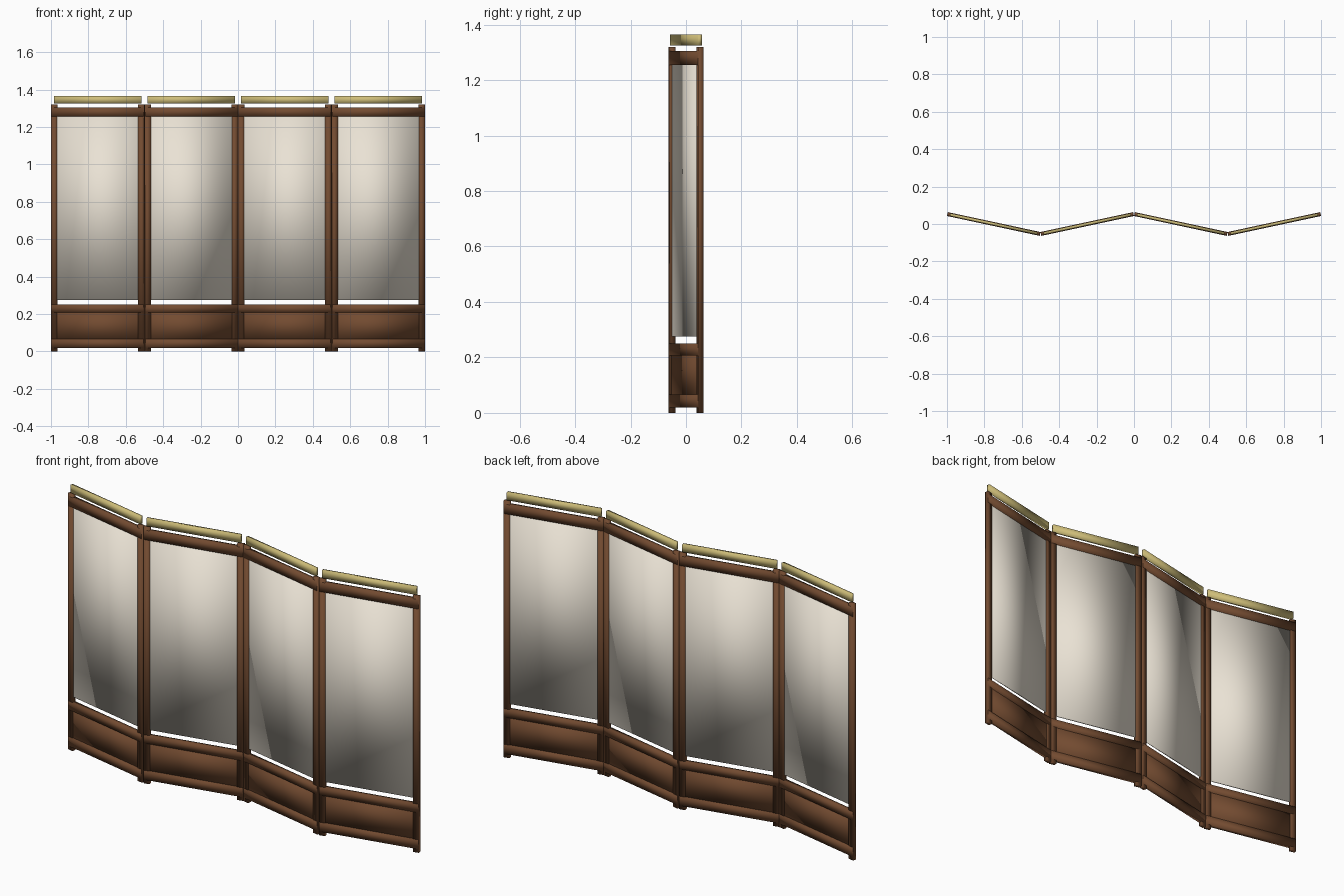
import bpy
import math
from mathutils import Matrix

cube = bpy.data.objects.get("Cube")
if cube:
    bpy.data.objects.remove(cube, do_unlink=True)


def material(name, rgb, roughness):
    mat = bpy.data.materials.new(name)
    mat.use_nodes = True
    mat.diffuse_color = (*rgb, 1)
    bsdf = mat.node_tree.nodes["Principled BSDF"]
    bsdf.inputs["Base Color"].default_value = (*rgb, 1)
    bsdf.inputs["Roughness"].default_value = roughness
    return mat


wood = material("dark_wood", (0.17, 0.07, 0.03), 0.5)
cloth = material("cream_cloth", (0.82, 0.76, 0.66), 0.9)
gold = material("gold_trim", (0.62, 0.51, 0.19), 0.35)

FOLD = math.radians(12.1)
POST_X = 0.238
POST_W = 0.031


def bar(name, frame, x, width, depth, bottom, top, mat):
    """Softly shaded box, placed in the frame of one folding leaf."""
    bpy.ops.mesh.primitive_cube_add(size=1)
    obj = bpy.context.object
    obj.name = name
    size = Matrix.Diagonal((width, depth, top - bottom, 1))
    obj.data.transform(size)
    obj.matrix_world = frame @ Matrix.Translation((x, 0, (bottom + top) / 2))
    obj.data.materials.append(mat)
    bpy.ops.object.shade_smooth()
    return obj


def leaf(index):
    """One leaf of the folding screen; neighbours turn opposite ways."""
    turn = -FOLD if index % 2 == 0 else FOLD
    frame = Matrix.Translation((-0.75 + 0.5 * index, 0, 0)) @ Matrix.Rotation(turn, 4, "Z")
    tag = f"_{index + 1}"
    full = 2 * POST_X + POST_W - 0.002
    opening = 2 * POST_X - POST_W + 0.004

    # Upright posts
    for side, sign in (("right", -1), ("left", 1)):
        bar(f"{side}_post{tag}", frame, sign * POST_X, POST_W, 0.019, 0, 1.319, wood)

    # Cross rails
    for name, bottom, top in (("bottom_rail", 0.019, 0.067),
                              ("middle_rail", 0.207, 0.25),
                              ("top_rail", 1.255, 1.304)):
        bar(name + tag, frame, 0, full, 0.021, bottom, top, wood)

    # Infill board, cloth and the gilded cap
    bar("lower_board" + tag, frame, 0, opening, 0.01, 0.06, 0.215, wood)
    bar("cloth_panel" + tag, frame, 0, opening, 0.006, 0.276, 1.262, cloth)
    bar("top_cap" + tag, frame, 0, 0.477, 0.015, 1.325, 1.365, gold)


for i in range(4):
    leaf(i)
